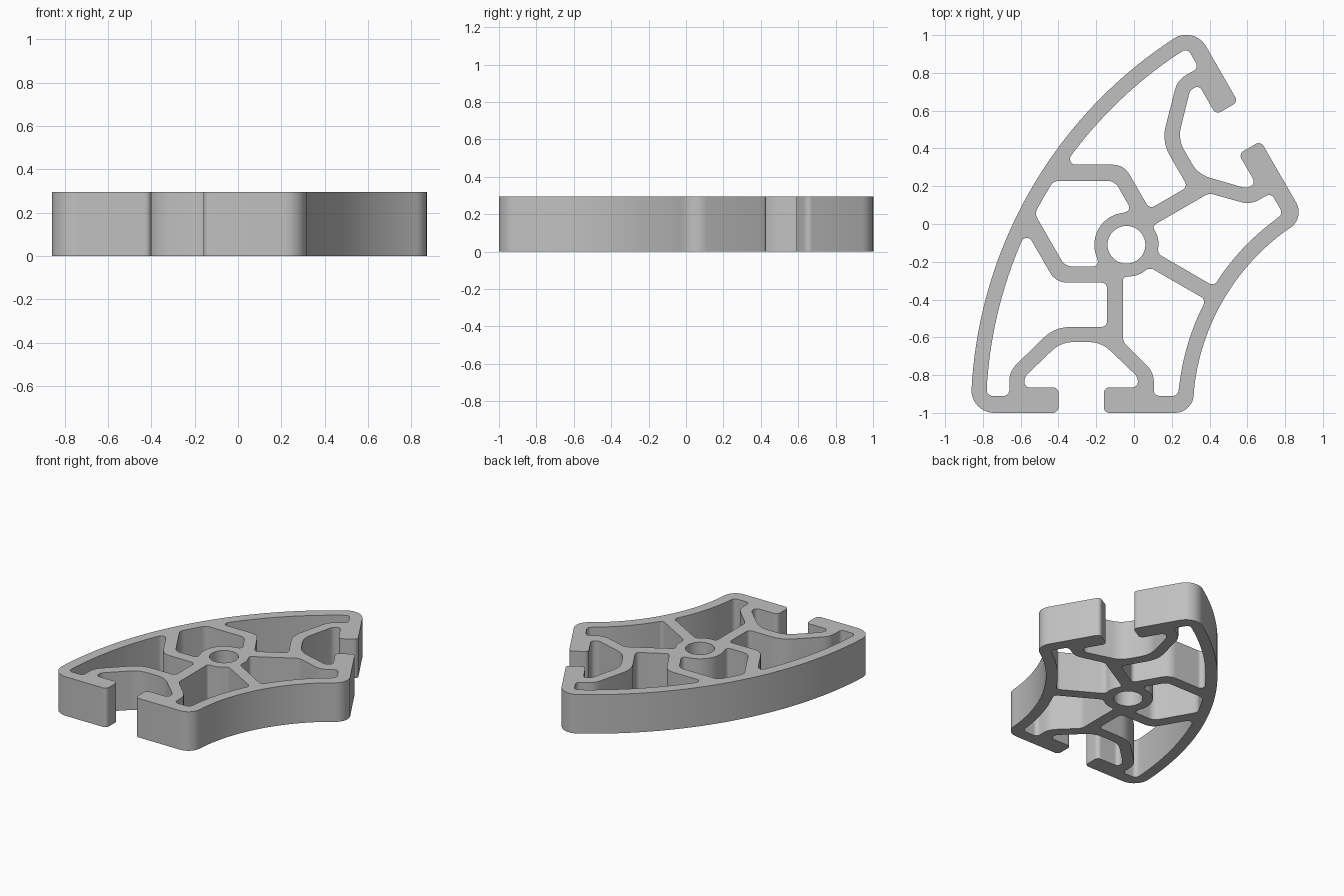
import bpy, bmesh
from math import cos, sin, tan, radians, ceil, pi
from mathutils import Vector

cube = bpy.data.objects.get("Cube")
if cube:
    bpy.data.objects.remove(cube, do_unlink=True)

HEIGHT = 0.295
HUB = Vector((-0.04, -0.11))
AXIS = Vector((cos(radians(-30)), sin(radians(-30))))   # symmetry axis through the hub
BEND = HUB + AXIS * 1.78                                # shared centre of both curved walls
SLOT_X = -0.28                                          # middle of the front slot


def arc(centre, r, a0, a1, step=1.5):
    n = max(2, ceil(abs(a1 - a0) / step))
    angles = [radians(a0 + (a1 - a0) * i / n) for i in range(n + 1)]
    return [(centre.x + r * cos(a), centre.y + r * sin(a), 0) for a in angles]


def reflect(path):
    """Mirror a path across the symmetry axis, reversing its order."""
    out = []
    for x, y, r in reversed(path):
        v = Vector((x, y)) - HUB
        p = HUB + AXIS * (2 * v.dot(AXIS)) - v
        out.append((p.x, p.y, r))
    return out


def slot_flip(path):
    """Mirror a path across the middle of the slot, reversing its order."""
    return [(2 * SLOT_X - x, y, r) for x, y, r in reversed(path)]


def fillet(path):
    """Round every corner that carries a radius."""
    out = []
    for i, (x, y, r) in enumerate(path):
        p = Vector((x, y))
        if r == 0:
            if not out or (out[-1] - p).length > 1e-4:
                out.append(p)
            continue
        a = (Vector(path[i - 1][:2]) - p).normalized()
        b = (Vector(path[(i + 1) % len(path)][:2]) - p).normalized()
        half = a.angle(b) / 2
        start, end = p + a * (r / tan(half)), p + b * (r / tan(half))
        centre = p + (a + b).normalized() * (r / sin(half))
        turn = pi - 2 * half
        n = max(2, ceil(turn / radians(10)))
        u, v = start - centre, end - centre
        for k in range(n + 1):
            t = k / n
            out.append(centre + (u * sin((1 - t) * turn) + v * sin(t * turn)) / sin(turn))
    if (out[0] - out[-1]).length < 1e-4:
        out.pop()
    return out


# Outer wall with the two hooked slots
slot_side = [(-0.40, -1, 0.03), (-0.40, -0.865, 0.03), (-0.58, -0.865, 0.028),
             (-0.58, -0.81, 0.05), (-0.387, -0.625, 0.16)]
outer_half = (arc(BEND, 2.365, 150, 177) + [(-0.8635, -1, 0.12)]
              + slot_side + slot_flip(slot_side)
              + [(0.31, -1, 0.10)] + arc(BEND, 1.19, 174, 150))

# Chamber between the hub and the long curved wall
middle_half = (arc(BEND, 2.285, 150, 151.5)
               + [(-0.526, 0.055, 0.05), (-0.365, -0.225, 0.07), (-0.187, -0.225, 0.025)]
               + arc(HUB, 0.17, 205, 150, 6))

# Chamber along the long curved wall
long_chamber = ([(-0.571, -0.038, 0.03)] + arc(BEND, 2.285, 157, 176.5)
                + [(-0.78, -0.91, 0.03), (-0.66, -0.91, 0.03), (-0.66, -0.78, 0.12),
                   (-0.42, -0.545, 0.2), (-0.143, -0.545, 0.03),
                   (-0.143, -0.31, 0.03), (-0.414, -0.31, 0.1)])

# Chamber along the short curved wall
short_chamber = ([(-0.058, -0.28, 0.02)] + arc(HUB, 0.17, 283, 300, 6)
                 + [(0.082, -0.229, 0.04), (0.381, -0.401, 0.03)]
                 + arc(BEND, 1.27, 155, 173)
                 + [(0.2315, -0.91, 0.03), (0.105, -0.91, 0.03),
                    (0.105, -0.785, 0.12), (-0.058, -0.625, 0.06)])

loops = [outer_half + reflect(outer_half), middle_half + reflect(middle_half),
         long_chamber, reflect(long_chamber), short_chamber, reflect(short_chamber),
         arc(HUB, 0.10, 0, 360, 7.5)]

# Fill the profile and raise it to a solid
bm = bmesh.new()
for loop in loops:
    verts = [bm.verts.new((p.x, p.y, 0)) for p in fillet(loop)]
    for i, v in enumerate(verts):
        bm.edges.new((verts[i - 1], v))
bmesh.ops.triangle_fill(bm, use_beauty=True, edges=bm.edges[:], normal=(0, 0, 1))
raised = bmesh.ops.extrude_face_region(bm, geom=bm.faces[:])["geom"]
bmesh.ops.translate(bm, vec=(0, 0, HEIGHT),
                    verts=[g for g in raised if isinstance(g, bmesh.types.BMVert)])
bmesh.ops.recalc_face_normals(bm, faces=bm.faces[:])
mesh = bpy.data.meshes.new("curved_slot_extrusion")
bm.to_mesh(mesh)
bm.free()

# Plain grey metal
grey = bpy.data.materials.new("grey_metal")
grey.use_nodes = True
colour = (0.53, 0.53, 0.53, 1)
grey.diffuse_color = colour
grey.node_tree.nodes["Principled BSDF"].inputs["Base Color"].default_value = colour
mesh.materials.append(grey)

body = bpy.data.objects.new("curved_slot_extrusion", mesh)
bpy.context.collection.objects.link(body)
bpy.ops.object.select_all(action="DESELECT")
body.select_set(True)
bpy.context.view_layer.objects.active = body
bpy.ops.object.shade_smooth_by_angle(angle=radians(30))
